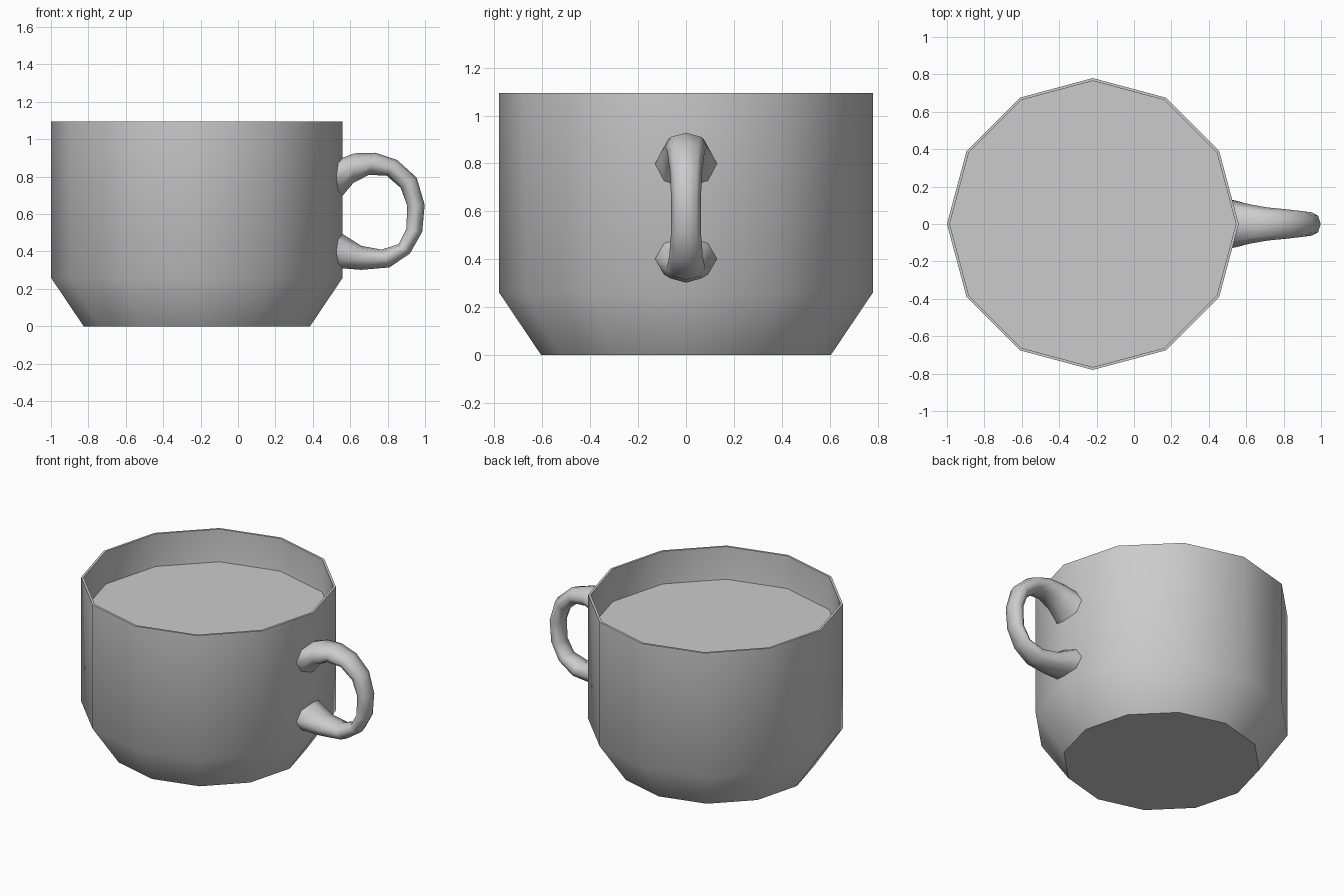
import bpy, bmesh, math
from mathutils import Vector

if "Cube" in bpy.data.objects:
    bpy.data.objects.remove(bpy.data.objects["Cube"])

SIDES = 12
CUP_X = -0.22


def make_material(name, rgb):
    mat = bpy.data.materials.new(name)
    mat.use_nodes = True
    mat.diffuse_color = (*rgb, 1)
    mat.node_tree.nodes["Principled BSDF"].inputs["Base Color"].default_value = (*rgb, 1)
    return mat


grey = make_material("light grey", (0.6, 0.6, 0.6))


def loft(name, rings, angle, cap=True):
    """Skin a list of equal-length point rings and cap both ends."""
    bm = bmesh.new()
    loops = [[bm.verts.new(p) for p in ring] for ring in rings]
    for a, b in zip(loops, loops[1:]):
        for i in range(len(a)):
            j = (i + 1) % len(a)
            bm.faces.new((a[i], a[j], b[j], b[i]))
    if cap:
        bm.faces.new(loops[0])
        bm.faces.new(loops[-1])
    bmesh.ops.recalc_face_normals(bm, faces=bm.faces)
    mesh = bpy.data.meshes.new(name)
    bm.to_mesh(mesh)
    bm.free()
    obj = bpy.data.objects.new(name, mesh)
    bpy.context.collection.objects.link(obj)
    mesh.materials.append(grey)
    bpy.ops.object.select_all(action="DESELECT")
    obj.select_set(True)
    bpy.context.view_layer.objects.active = obj
    bpy.ops.object.shade_smooth_by_angle(angle=math.radians(angle))
    return obj


def circle(radius, z):
    steps = [i * math.tau / SIDES for i in range(SIDES)]
    return [(CUP_X + radius * math.cos(t), radius * math.sin(t), z) for t in steps]


# Cup shell: outside from the base up, over the rim, down the inside
profile = [(0.605, 0), (0.78, 0.26), (0.78, 1.095),
           (0.765, 1.095), (0.765, 0.265), (0.595, 0.015)]
loft("cup", [circle(r, z) for r, z in profile], 45)

# Drink surface
bpy.ops.mesh.primitive_circle_add(vertices=SIDES, radius=0.766, fill_type="NGON",
                                  location=(CUP_X, 0, 0.875),
                                  rotation=(0, 0, math.pi / 2))
drink = bpy.context.object
drink.name = "drink_surface"
drink.data.materials.append(grey)

# Handle: outer x, outer z, inner x, inner z, half width at each station
stations = [
    (0.56, 0.90, 0.56, 0.695, 0.13),
    (0.62, 0.925, 0.617, 0.767, 0.105),
    (0.735, 0.928, 0.70, 0.81, 0.088),
    (0.85, 0.89, 0.795, 0.805, 0.078),
    (0.955, 0.795, 0.87, 0.74, 0.067),
    (0.998, 0.65, 0.905, 0.645, 0.062),
    (0.985, 0.505, 0.90, 0.52, 0.062),
    (0.92, 0.39, 0.86, 0.44, 0.07),
    (0.81, 0.315, 0.767, 0.41, 0.08),
    (0.66, 0.302, 0.66, 0.43, 0.095),
    (0.56, 0.31, 0.56, 0.495, 0.13),
]
rings = []
for n, (ox, oz, ix, iz, width) in enumerate(stations):
    outer, inner = Vector((ox, 0, oz)), Vector((ix, 0, iz))
    ring = []
    for k in range(8):
        t = k * math.tau / 8
        p = (outer + inner) / 2 + (outer - inner) / 2 * math.cos(t)
        p.y = width * math.sin(t)
        # End rings follow the faceted cup wall
        if n in (0, len(stations) - 1):
            p.x -= abs(p.y) * math.tan(math.pi / SIDES) + 0.003
        ring.append(p)
    rings.append(ring)
loft("handle", rings, 80, cap=False)
